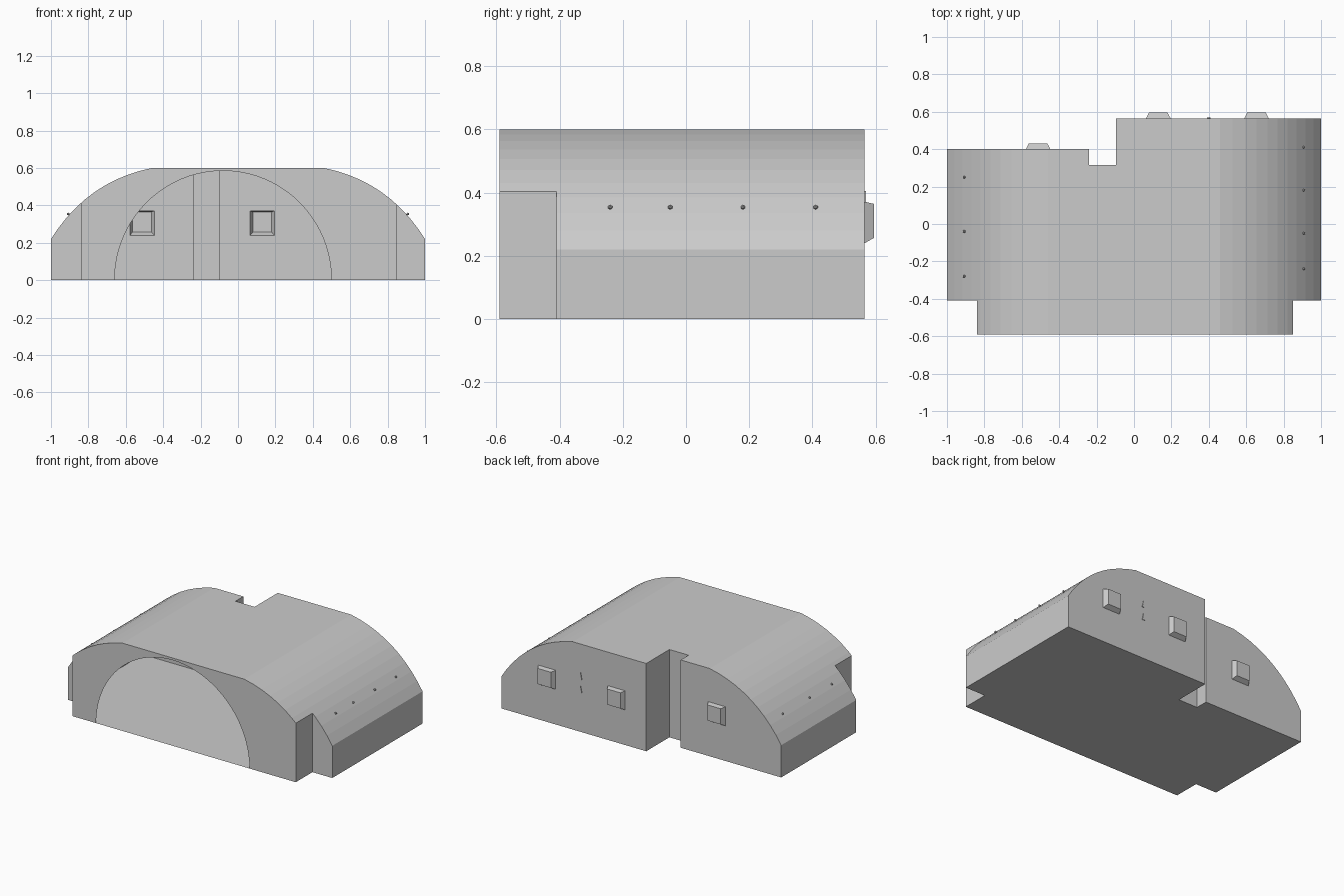
import bpy, bmesh, math
from mathutils import Vector

cube = bpy.data.objects.get("Cube")
if cube:
    bpy.data.objects.remove(cube)

grey = bpy.data.materials.new("plain grey")
grey.use_nodes = True
grey.diffuse_color = (0.6, 0.6, 0.6, 1)
grey.node_tree.nodes["Principled BSDF"].inputs["Base Color"].default_value = (0.6, 0.6, 0.6, 1)

FRONT, BACK = -0.59, 0.565


def make_object(name, bm):
    bmesh.ops.recalc_face_normals(bm, faces=bm.faces)
    mesh = bpy.data.meshes.new(name)
    bm.to_mesh(mesh)
    bm.free()
    mesh.materials.append(grey)
    obj = bpy.data.objects.new(name, mesh)
    bpy.context.collection.objects.link(obj)
    return obj


def loft(name, first, last):
    """Closed solid between two outlines with matching points."""
    bm = bmesh.new()
    a = [bm.verts.new(p) for p in first]
    b = [bm.verts.new(p) for p in last]
    bm.faces.new(a)
    bm.faces.new(b)
    for i in range(len(a)):
        j = (i + 1) % len(a)
        bm.faces.new((a[i], a[j], b[j], b[i]))
    return make_object(name, bm)


def combine(obj, tool, operation):
    mod = obj.modifiers.new("combine", 'BOOLEAN')
    mod.operation, mod.solver, mod.object = operation, 'EXACT', tool
    graph = bpy.context.evaluated_depsgraph_get()
    mesh = bpy.data.meshes.new_from_object(obj.evaluated_get(graph))
    obj.modifiers.clear()
    obj.data = mesh
    bpy.data.objects.remove(tool)


# Roof cross-section: straight sides, curved shoulders, flat crown
shoulder = []
start, bend, end = Vector((1, 0.22)), Vector((0.806, 0.531)), Vector((0.46, 0.6))
for i in range(11):
    t = i / 10
    shoulder.append(start * (1 - t) ** 2 + bend * 2 * t * (1 - t) + end * t * t)
right = [Vector((1, 0))] + shoulder
section = right + [Vector((-p.x, p.y)) for p in reversed(right)]
hall = loft("hall", [(p.x, -2, p.y) for p in section], [(p.x, 2, p.y) for p in section])

# Stepped ground plan cuts the corners and the rear notch
plan = [(-0.84, FRONT), (0.85, FRONT), (0.85, -0.41), (1.5, -0.41), (1.5, BACK),
        (-0.095, BACK), (-0.095, 0.315), (-0.24, 0.315), (-0.24, 0.4),
        (-1.5, 0.4), (-1.5, -0.41), (-0.84, -0.41)]
cutter = loft("plan_cutter", [(x, y, -1) for x, y in plan], [(x, y, 1) for x, y in plan])
combine(hall, cutter, 'INTERSECT')


# Tapered window bays on the rear walls, open to the inside
def rectangle(x, y, half, low, high):
    return [(x - half, y, low), (x + half, y, low), (x + half, y, high), (x - half, y, high)]


for x, wall in ((-0.513, 0.4), (0.13, BACK), (0.655, BACK)):
    bay = loft("bay", rectangle(x, wall - 0.005, 0.068, 0.237, 0.372),
               rectangle(x, wall + 0.03, 0.05, 0.257, 0.364))
    combine(hall, bay, 'UNION')

# Open arch in the front wall of the hollow shell
bm = bmesh.new()
bm.from_mesh(hall.data)
bmesh.ops.remove_doubles(bm, verts=bm.verts, dist=0.0005)
front = [f for f in bm.faces if all(v.co.y < FRONT + 0.01 for v in f.verts)]
rim = list({v for f in front for v in f.verts})
rim.sort(key=lambda v: math.atan2(max(v.co.z, 0), v.co.x))
bmesh.ops.delete(bm, geom=front, context='FACES_ONLY')
steps = 40
arch = []
for i in range(steps + 1):
    angle = math.pi * (1 - i / steps)
    arch.append(bm.verts.new((-0.08 + 0.58 * math.cos(angle), FRONT, 0.585 * math.sin(angle))))
bm.faces.new(rim + arch)
old = hall.data
hall.data = bpy.data.meshes.new("hall")
bmesh.ops.recalc_face_normals(bm, faces=bm.faces)
bm.to_mesh(hall.data)
bm.free()
hall.data.materials.append(grey)
bpy.data.meshes.remove(old)


# Small studs along the shoulders and pointed markers on the rear wall
def stud(name, x, y, z):
    bm = bmesh.new()
    bmesh.ops.create_icosphere(bm, subdivisions=1, radius=0.008)
    bmesh.ops.translate(bm, verts=bm.verts, vec=(x, y, z))
    make_object(name, bm)


for y in (-0.24, -0.05, 0.18, 0.41):
    stud("left_stud", 0.908, y, 0.354)
for y in (-0.28, -0.04, 0.25):
    stud("right_stud", -0.908, y, 0.354)

for z in (0.27, 0.36):
    outline = [(0.39, z), (0.41, z), (0.4, z + 0.045)]
    loft("wall_marker", [(x, BACK - 0.003, h) for x, h in outline],
         [(x, BACK + 0.004, h) for x, h in outline])
